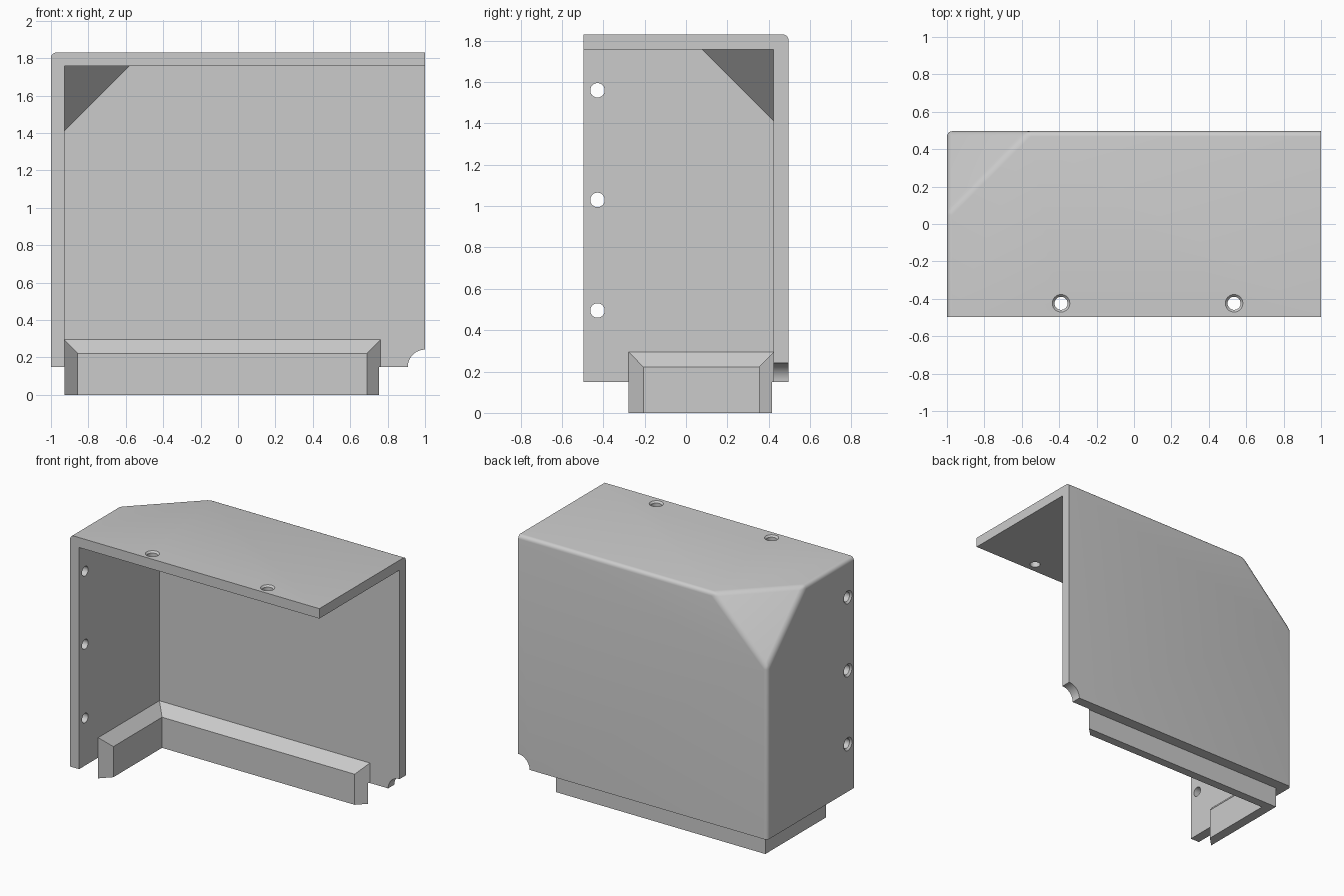
import bpy, bmesh, math
from mathutils import Vector, Matrix

cube = bpy.data.objects.get("Cube")
if cube:
    bpy.data.objects.remove(cube, do_unlink=True)

WALL = 0.072
LEFT, RIGHT = -1.0, 1.0
FRONT, BACK = -0.496, 0.496
BASE, TOP = 0.15, 1.83

grey = bpy.data.materials.new("plain grey")
grey.use_nodes = True
colour = (0.6, 0.6, 0.6, 1)
grey.diffuse_color = colour
grey.node_tree.nodes["Principled BSDF"].inputs["Base Color"].default_value = colour


def make_object(name, bm):
    bmesh.ops.recalc_face_normals(bm, faces=bm.faces)
    mesh = bpy.data.meshes.new(name)
    bm.to_mesh(mesh)
    bm.free()
    mesh.materials.append(grey)
    ob = bpy.data.objects.new(name, mesh)
    bpy.context.collection.objects.link(ob)
    return ob


def corner_block(low, high, cut):
    """Box whose left, back, top corner is sliced off at equal distances."""
    low, high = Vector(low), Vector(high)
    bm = bmesh.new()
    bmesh.ops.create_cube(bm, size=1)
    for v in bm.verts:
        v.co = Vector([(low[i] + high[i]) / 2 + v.co[i] * (high[i] - low[i]) for i in range(3)])
    result = bmesh.ops.bisect_plane(
        bm, geom=bm.verts[:] + bm.edges[:] + bm.faces[:],
        plane_co=(low.x + cut, high.y, high.z), plane_no=(-1, 1, 1), clear_outer=True)
    rim = [e for e in result["geom_cut"] if isinstance(e, bmesh.types.BMEdge)]
    bmesh.ops.edgeloop_fill(bm, edges=rim)
    bmesh.ops.recalc_face_normals(bm, faces=bm.faces)
    return bm


def lathe_cutter(name, centre, axis, rings, sides=32):
    """Closed round cutter from (distance along axis, radius) rings."""
    bm = bmesh.new()
    loops = []
    for dist, radius in rings:
        loops.append([bm.verts.new((radius * math.cos(math.tau * i / sides),
                                    radius * math.sin(math.tau * i / sides), dist))
                      for i in range(sides)])
    for a, b in zip(loops, loops[1:]):
        for i in range(sides):
            j = (i + 1) % sides
            bm.faces.new((a[i], a[j], b[j], b[i]))
    bm.faces.new(loops[0])
    bm.faces.new(loops[-1])
    turn = Vector((0, 0, 1)).rotation_difference(Vector(axis)).to_matrix().to_4x4()
    bm.transform(Matrix.Translation(centre) @ turn)
    return make_object(name, bm)


def activate(ob):
    bpy.ops.object.select_all(action='DESELECT')
    ob.select_set(True)
    bpy.context.view_layer.objects.active = ob


# Outer shell, rounded where the outside faces meet
bm = corner_block((LEFT, FRONT, BASE), (RIGHT, BACK, TOP), 0.437)


def is_outer(face):
    n = face.normal
    return n.x < -0.5 or n.y > 0.5 or n.z > 0.5


round_edges = [e for e in bm.edges if all(is_outer(f) for f in e.link_faces)]
bmesh.ops.bevel(bm, geom=round_edges, offset=0.028, segments=5, profile=0.5,
                affect='EDGES', clamp_overlap=True)
shell = make_object("corner_cover", bm)

# Hollow, screw holes with countersunk outsides, and corner notch
cutters = [make_object("hollow_cutter", corner_block(
    (LEFT + WALL, FRONT - 0.5, BASE - 0.5), (RIGHT + 0.5, BACK - WALL, TOP - WALL), 0.347))]
hole = [(-0.15, 0.035), (-0.012, 0.035), (0, 0.047), (0.05, 0.047)]
for z in (0.495, 1.03, 1.56):
    cutters.append(lathe_cutter("side_hole_cutter", (LEFT, -0.428, z), (-1, 0, 0), hole))
for x in (-0.39, 0.535):
    cutters.append(lathe_cutter("top_hole_cutter", (x, -0.424, TOP), (0, 0, 1), hole))
cutters.append(lathe_cutter("notch_cutter", (RIGHT, BACK, BASE), (0, 1, 0),
                            [(-0.15, 0.092), (0.1, 0.092)], 48))

activate(shell)
for cutter in cutters:
    cutter.hide_render = True
    mod = shell.modifiers.new("cut", 'BOOLEAN')
    mod.operation = 'DIFFERENCE'
    mod.solver = 'EXACT'
    mod.object = cutter
    bpy.ops.object.modifier_apply(modifier=mod.name)
for cutter in cutters:
    bpy.data.objects.remove(cutter, do_unlink=True)
bpy.ops.object.shade_smooth_by_angle(angle=math.radians(30))

# Mitred locating lip along the left and back walls
# (offset from left wall, offset from back wall, height)
section = [(0, 0, 0.295), (WALL, WALL, 0.222), (WALL, WALL, 0),
           (0, 0.008, 0), (0, 0.008, BASE), (0, 0, BASE)]
wall_x, wall_y = LEFT + WALL, BACK - WALL
bm = bmesh.new()
stations = [
    [bm.verts.new((wall_x + s, -0.278 + s, z)) for s, b, z in section],
    [bm.verts.new((wall_x + s, wall_y - b, z)) for s, b, z in section],
    [bm.verts.new((0.762 - b, wall_y - b, z)) for s, b, z in section],
]
count = len(section)
for a, b in zip(stations, stations[1:]):
    for i in range(count):
        j = (i + 1) % count
        bm.faces.new((a[i], a[j], b[j], b[i]))
bm.faces.new(stations[0])
bm.faces.new(stations[-1])
bmesh.ops.remove_doubles(bm, verts=bm.verts, dist=0.0001)
make_object("locating_lip", bm)
